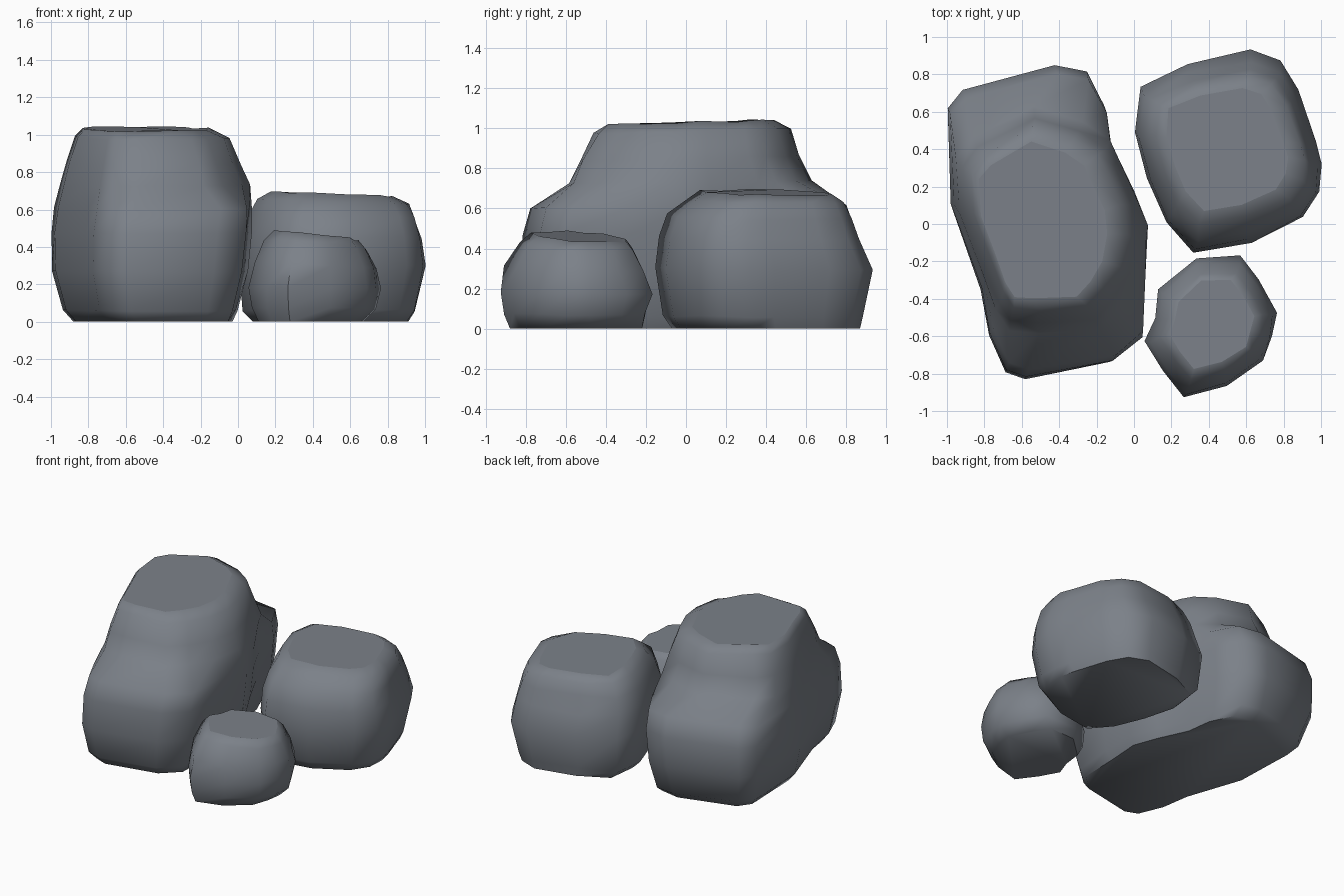
import bpy
import bmesh
import math
import random

random.seed(4)

default_cube = bpy.data.objects.get("Cube")
if default_cube:
    bpy.data.objects.remove(default_cube, do_unlink=True)

# One stone colour for everything
stone = bpy.data.materials.new("slate_grey")
stone.use_nodes = True
stone.diffuse_color = (.20, .22, .25, 1)
shader = stone.node_tree.nodes["Principled BSDF"]
shader.inputs["Base Color"].default_value = stone.diffuse_color
shader.inputs["Roughness"].default_value = .9


def normalised(outline):
    """Scale an outline so that its bounding box becomes the unit square."""
    xs, ys = zip(*outline)
    width, depth = max(xs) - min(xs), max(ys) - min(ys)
    return [((x - min(xs)) / width, (y - min(ys)) / depth) for x, y in outline]


def build_rock(name, outline, levels, crown=None, crown_from=math.inf,
               slope_x=0, slope_y=0, roughness=.006):
    """Loft rings of the outline; each level is (z, x_min, x_max, y_min, y_max).

    Rings at or above crown_from use the crown outline instead.
    The slopes tilt the rock's top and fade out towards the ground.
    """
    lower = normalised(outline)
    upper = normalised(crown) if crown else lower
    top_z = levels[-1][0]
    bm = bmesh.new()
    rings = []
    for z, x_min, x_max, y_min, y_max in levels:
        shape = upper if z >= crown_from else lower
        fade = (z / top_z) ** 2
        middle_x, middle_y = (x_min + x_max) / 2, (y_min + y_max) / 2
        ring = []
        for u, v in shape:
            x = x_min + u * (x_max - x_min)
            y = y_min + v * (y_max - y_min)
            lift = (x - middle_x) * slope_x + (y - middle_y) * slope_y
            chip = random.uniform(-roughness, roughness) if z > 0 else 0
            ring.append(bm.verts.new((x + chip, y - chip, z + lift * fade + chip)))
        rings.append(ring)

    # Sides between neighbouring rings
    count = len(outline)
    for below, above in zip(rings, rings[1:]):
        for i in range(count):
            j = (i + 1) % count
            bm.faces.new((below[i], below[j], above[j], above[i]))

    # Flat underside and a slightly faceted top
    bm.faces.new(rings[0][::-1])
    cap = bm.faces.new(rings[-1])
    bmesh.ops.inset_region(bm, faces=[cap], thickness=.1)
    bmesh.ops.recalc_face_normals(bm, faces=bm.faces[:])
    mesh = bpy.data.meshes.new(name)
    bm.to_mesh(mesh)
    bm.free()
    mesh.materials.append(stone)

    rock = bpy.data.objects.new(name, mesh)
    bpy.context.collection.objects.link(rock)
    bpy.ops.object.select_all(action="DESELECT")
    rock.select_set(True)
    bpy.context.view_layer.objects.active = rock
    bpy.ops.object.shade_smooth_by_angle(angle=math.radians(60))
    return rock


# Tall boulder with shoulders at its front and back
build_rock(
    "large_boulder",
    outline=[(.08, -.02), (0, .18), (-.12, .42), (-.15, .63), (-.25, .82),
             (-.42, .85), (-.92, .72), (-1, .62), (-.98, .1), (-.81, -.36),
             (-.77, -.6), (-.68, -.8), (-.57, -.84), (-.1, -.75),
             (.05, -.62), (.06, -.3)],
    crown=[(.03, -.02), (0, .15), (-.1, .36), (-.14, .44), (-.28, .53),
           (-.52, .6), (-.82, .45), (-.9, .35), (-.88, .1), (-.78, -.15),
           (-.7, -.35), (-.64, -.44), (-.5, -.45), (-.2, -.43),
           (-.1, -.33), (-.01, -.2)],
    crown_from=.7,
    levels=[(0, -.88, -.03, -.74, .7),
            (.06, -.94, 0, -.79, .77),
            (.27, -1, .05, -.83, .84),
            (.48, -1, .07, -.82, .85),
            (.61, -.98, .08, -.78, .8),
            (.73, -.95, .06, -.58, .63),
            (.85, -.92, .02, -.53, .57),
            (.99, -.87, -.04, -.46, .52),
            (1.03, -.83, -.14, -.4, .44)],
    slope_y=.03)

# Medium boulder at the back left
build_rock(
    "medium_boulder",
    outline=[(.99, .33), (.96, .45), (.87, .72), (.78, .87), (.62, .93),
             (.28, .86), (.03, .74), (0, .5), (.07, .25), (.17, .02),
             (.31, -.14), (.62, -.09), (.89, .05), (.98, .18)],
    levels=[(0, .08, .91, -.07, .87),
            (.06, .03, .95, -.11, .88),
            (.3, 0, 1, -.15, .93),
            (.45, .02, .98, -.13, .87),
            (.56, .06, .95, -.09, .83),
            (.64, .1, .91, 0, .79),
            (.68, .17, .82, .07, .73)],
    slope_x=-.04, slope_y=-.02)

# Small boulder at the front left
build_rock(
    "small_boulder",
    outline=[(.76, -.47), (.67, -.3), (.57, -.17), (.33, -.18), (.13, -.35),
             (.11, -.5), (.06, -.63), (.15, -.78), (.27, -.93), (.5, -.87),
             (.69, -.73), (.74, -.6)],
    levels=[(0, .11, .67, -.88, -.22),
            (.07, .07, .74, -.91, -.2),
            (.18, .06, .76, -.93, -.17),
            (.3, .09, .74, -.91, -.21),
            (.41, .14, .69, -.83, -.26),
            (.46, .19, .64, -.78, -.3)],
    slope_x=-.11, slope_y=-.06)
